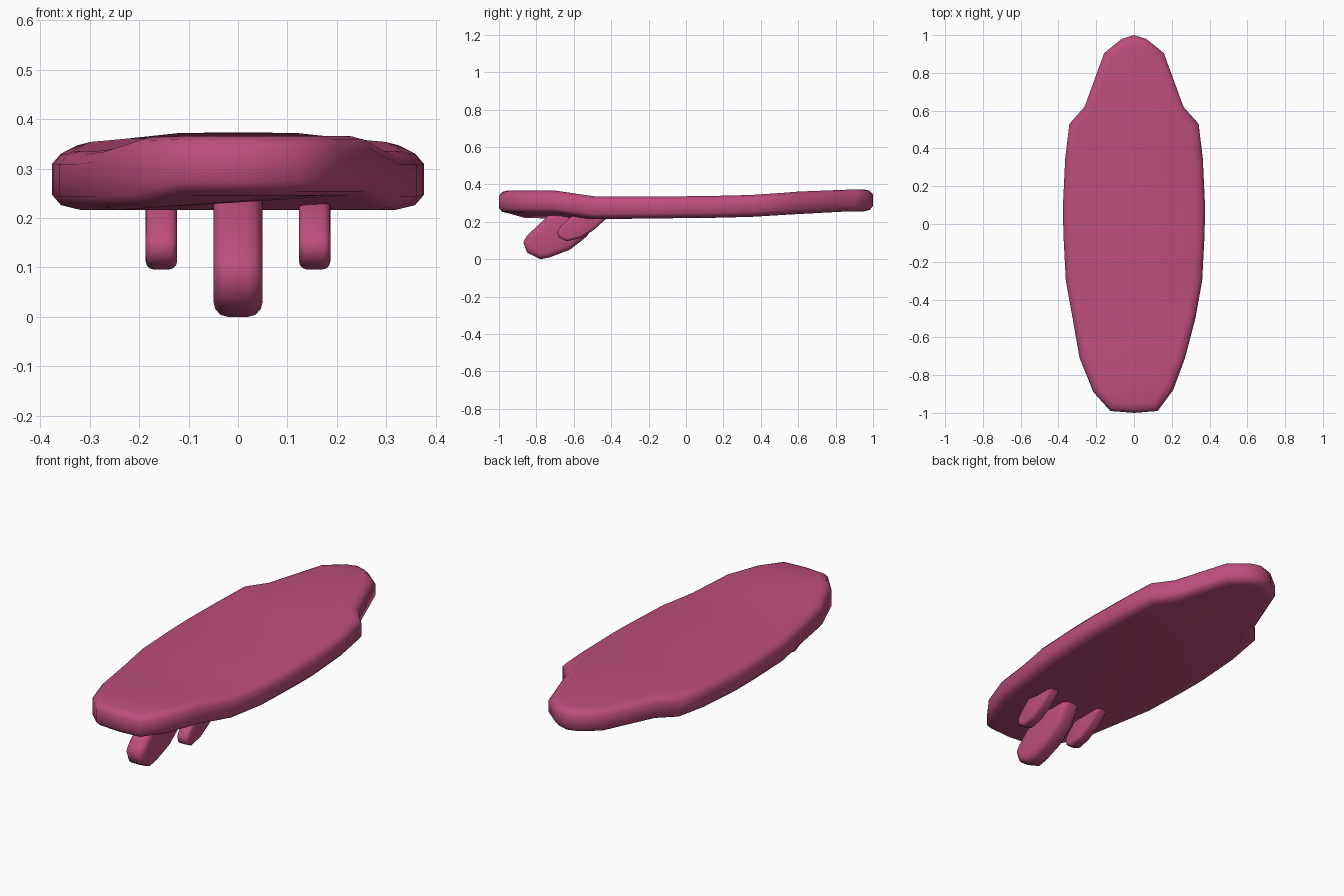
import bpy, bmesh, math
from mathutils import Vector

if "Cube" in bpy.data.objects:
    bpy.data.objects.remove(bpy.data.objects["Cube"])

pink = bpy.data.materials.new("raspberry pink")
pink.diffuse_color = (0.51, 0.076, 0.20, 1)
pink.use_nodes = True
pink.node_tree.nodes["Principled BSDF"].inputs["Base Color"].default_value = pink.diffuse_color


def finish(name, bm, bevel=0):
    bmesh.ops.recalc_face_normals(bm, faces=bm.faces)
    me = bpy.data.meshes.new(name)
    bm.to_mesh(me)
    bm.free()
    ob = bpy.data.objects.new(name, me)
    bpy.context.collection.objects.link(ob)
    me.materials.append(pink)
    bpy.ops.object.select_all(action='DESELECT')
    ob.select_set(True)
    bpy.context.view_layer.objects.active = ob
    if bevel:
        mod = ob.modifiers.new("rounded edges", 'BEVEL')
        mod.width, mod.segments, mod.limit_method = bevel, 3, 'ANGLE'
        mod.angle_limit = math.radians(50)
        bpy.ops.object.modifier_apply(modifier=mod.name)
    bpy.ops.object.shade_smooth_by_angle(angle=math.radians(50))
    return ob


# Board: hand-cut outline as (x, y, top z, bottom z), nose to tail
side = [(.065, .98, .377, .26), (.158, .905, .376, .26), (.262, .62, .365, .245),
        (.342, .53, .358, .24), (.364, .35, .347, .23), (.376, .10, .341, .224),
        (.374, -.05, .34, .223), (.361, -.30, .34, .22), (.325, -.50, .34, .22),
        (.27, -.71, .37, .25), (.207, -.88, .37, .25), (.125, -.99, .37, .25)]
left = [(-x, y, t, b) for x, y, t, b in side]
left[9] = (-.288, -.71, .345, .22)      # the tail kick starts later on the left
left[10] = (-.215, -.89, .368, .225)
outline = [(0, 1, .377, .26)] + side + [(0, -1, .37, .25)] + left[::-1]
n = len(outline)


def inset(i, d):
    p0, p, p1 = (Vector(outline[j % n][:2]) for j in (i - 1, i, i + 1))
    a, b = (p - p0).normalized(), (p1 - p).normalized()
    na, nb = Vector((a.y, -a.x)), Vector((b.y, -b.x))   # inward for a clockwise loop
    m = (na + nb).normalized()
    return p + m * d / max(m.dot(na), .6)


bm = bmesh.new()
rings = []
for d, from_top, dz in [(.045, 1, 0), (.017, 1, .007), (0, 1, .027),
                        (0, 0, .027), (.017, 0, .007), (.045, 0, 0)]:
    ring = []
    for i, (x, y, t, b) in enumerate(outline):
        p = inset(i, d)
        ring.append(bm.verts.new((p.x, p.y, t - dz if from_top else b + dz)))
    rings.append(ring)
for r0, r1 in zip(rings, rings[1:]):
    for i in range(n):
        j = (i + 1) % n
        bm.faces.new((r0[i], r0[j], r1[j], r1[i]))
# deck and underside: strips across the board
for r in (rings[0], rings[-1]):
    h = n // 2
    bm.faces.new((r[0], r[1], r[n - 1]))
    for i in range(1, h - 1):
        bm.faces.new((r[i], r[i + 1], r[n - i - 1], r[n - i]))
    bm.faces.new((r[h - 1], r[h], r[h + 1]))
finish("board", bm)


# Fins: swept side profiles (y, z) extruded across x with rounded edges
def fin(name, profile, x, half, bevel):
    bm = bmesh.new()
    a = [bm.verts.new((x - half, y, z)) for y, z in profile]
    b = [bm.verts.new((x + half, y, z)) for y, z in profile]
    bm.faces.new(a)
    bm.faces.new(b[::-1])
    for i in range(len(a)):
        j = (i + 1) % len(a)
        bm.faces.new((a[i], a[j], b[j], b[i]))
    finish(name, bm, bevel)


centre = [(-.69, .28), (-.85, .13), (-.87, .095), (-.85, .04), (-.78, .004),
          (-.73, .013), (-.62, .055), (-.53, .125), (-.45, .26)]
small = [(-.58, .26), (-.67, .18), (-.69, .15), (-.68, .12), (-.64, .10),
         (-.57, .115), (-.50, .155), (-.42, .225), (-.41, .25)]
fin("centre_fin", centre, 0, .05, .03)
for s, nm in ((-1, "left_fin"), (1, "right_fin")):
    fin(nm, small, s * .155, .032, .02)

# Make the lowest point sit exactly on the ground
low = min(v.co.z for o in bpy.data.objects for v in o.data.vertices)
for o in bpy.data.objects:
    for v in o.data.vertices:
        v.co.z -= low
